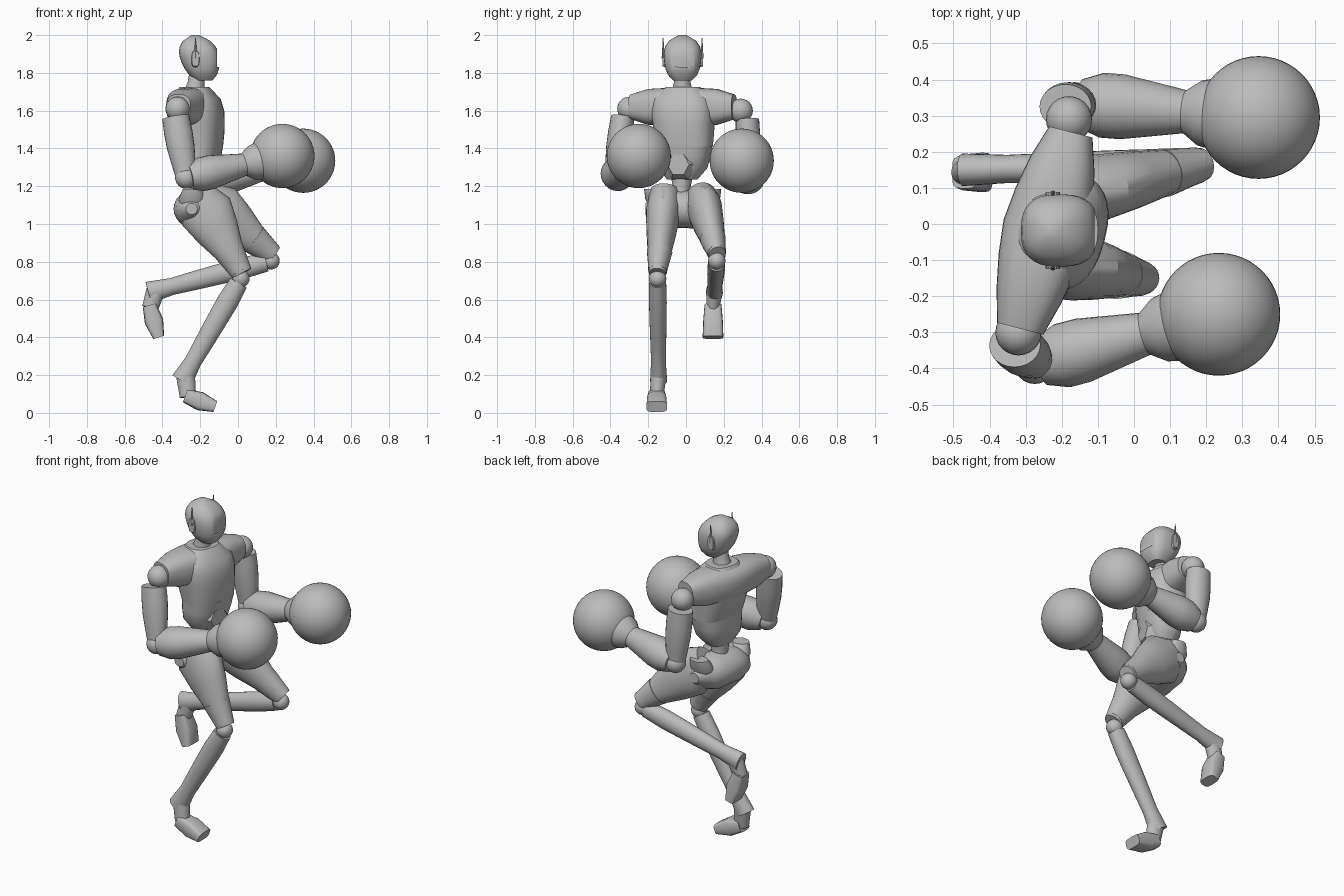
import bpy, bmesh
from math import cos, sin, pi, copysign
from mathutils import Vector

cube = bpy.data.objects.get("Cube")
if cube:
    bpy.data.objects.remove(cube)

grey = bpy.data.materials.new("matte_grey")
grey.use_nodes = True
grey.diffuse_color = (0.5, 0.5, 0.5, 1)
grey.node_tree.nodes["Principled BSDF"].inputs["Base Color"].default_value = grey.diffuse_color

UP = Vector((0, 0, 1))
ACROSS = Vector((0, 1, 0))
TWIST = Vector((0.25, 0.97, 0)).normalized()   # shoulder line of the turned torso
FRONT = TWIST.cross(UP)


def finish(name, bm):
    bmesh.ops.recalc_face_normals(bm, faces=bm.faces)
    mesh = bpy.data.meshes.new(name)
    bm.to_mesh(mesh)
    bm.free()
    obj = bpy.data.objects.new(name, mesh)
    bpy.context.collection.objects.link(obj)
    mesh.materials.append(grey)
    bpy.ops.object.select_all(action='DESELECT')
    obj.select_set(True)
    bpy.context.view_layer.objects.active = obj
    bpy.ops.object.shade_smooth_by_angle(angle=0.6)
    return obj


def loft(name, start, end, widths, depths=None, ratio=1.0,
         side=ACROSS, axis=None, power=2.0, n=24):
    """Skin evenly spaced rounded rings from start to end."""
    start, end = Vector(start), Vector(end)
    depths = depths or [w * ratio for w in widths]
    axis = axis or (end - start).normalized()
    side = (side - axis * side.dot(axis)).normalized()
    depth = side.cross(axis)
    bm = bmesh.new()
    rings = []
    for k, (a, b) in enumerate(zip(widths, depths)):
        centre = start.lerp(end, k / (len(widths) - 1))
        ring = []
        for i in range(n):
            c, s = cos(2 * pi * i / n), sin(2 * pi * i / n)
            u = copysign(abs(c) ** (2 / power), c) * a
            v = copysign(abs(s) ** (2 / power), s) * b
            ring.append(bm.verts.new(centre + side * u + depth * v))
        rings.append(ring)
    for lower, upper in zip(rings, rings[1:]):
        for i in range(n):
            j = (i + 1) % n
            bm.faces.new((lower[i], lower[j], upper[j], upper[i]))
    bm.faces.new(rings[0])
    bm.faces.new(rings[-1])
    return finish(name, bm)


def ball(name, centre, radius, segments=24):
    bm = bmesh.new()
    bmesh.ops.create_uvsphere(bm, u_segments=segments, v_segments=segments // 2, radius=radius)
    bmesh.ops.translate(bm, vec=centre, verts=bm.verts)
    return finish(name, bm)


def box(name, centre, size):
    bm = bmesh.new()
    bmesh.ops.create_cube(bm, size=1)
    bmesh.ops.scale(bm, vec=size, verts=bm.verts)
    bmesh.ops.translate(bm, vec=centre, verts=bm.verts)
    return finish(name, bm)


# Head with a shallow recessed visor
head = loft("head", (-.18, -.018, 1.76), (-.225, -.018, 2),
            [.05, .078, .09, .096, .1, .1, .092, .072, .02],
            [.045, .074, .09, .1, .105, .105, .095, .072, .02],
            axis=UP, power=2.6, n=32)
cutter = box("visor_cutter", (-.06, -.018, 1.88), (.1, .15, .1))
cutter.hide_render = True
cut = head.modifiers.new("visor", 'BOOLEAN')
cut.object = cutter
cut.operation = 'DIFFERENCE'
bpy.context.view_layer.objects.active = head
bpy.ops.object.modifier_apply(modifier="visor")
bpy.data.objects.remove(cutter)

# Ear pods and antennas
for label, s in (("left", 1), ("right", -1)):
    pod = Vector((-.225, -.018 + s * .085, 1.875))
    loft(label + "_ear_pod", pod, pod + ACROSS * s * .022, [.047, .04], ratio=.48,
         side=UP, power=3, n=16)
    foot = pod + ACROSS * s * .018
    loft(label + "_antenna", foot, foot + UP * .11, [.008, .002], n=8)

# Torso, turned along the shoulder line
loft("neck", (-.235, -.02, 1.68), (-.21, -.02, 1.82), [.06, .044, .044], axis=UP)
loft("chest", (-.195, -.01, 1.41), (-.23, -.015, 1.725),
     [.152, .158, .163, .17, .16, .09], [.108, .122, .132, .136, .124, .075],
     side=TWIST, axis=UP, power=2.5, n=32)
loft("shoulder_yoke", (-.315, -.29, 1.62), (-.175, .255, 1.62),
     [.066, .095, .1, .1, .1, .095, .066], [.066, .092, .11, .12, .11, .092, .062],
     side=UP, axis=TWIST, power=2.6, n=32)
loft("abdomen", (-.21, -.02, 1.235), (-.195, -.01, 1.42), [.08, .13, .143, .15],
     ratio=.73, side=TWIST, axis=UP, power=2.5, n=32)
buckle = Vector((-.2, -.015, 1.315)) + FRONT * .065
loft("belly_plate", buckle, buckle + FRONT * .04, [.09, .06], side=TWIST, n=6)
loft("waist", (-.21, -.03, 1.08), (-.21, -.02, 1.27), [.07, .045, .06], axis=UP)

# Pelvis and hip flanges
loft("pelvis", (-.245, -.215, 1.08), (-.18, .18, 1.08), [.03, .085, .105, .1, .105, .085, .03],
     [.03, .095, .118, .118, .118, .095, .03], side=UP, axis=ACROSS)
for label, x, y, s in (("right", -.24, -.18, -1), ("left", -.19, .145, 1)):
    rim = Vector((x, y, 1.185))
    loft(label + "_hip_flange", rim - ACROSS * s * .05 - UP * .11, rim, [.05, .06, .042],
         ratio=1.25, axis=UP)

# Arms: each ends in a round glove
arms = (("right", -1, (-.32, -.3, 1.61), (-.275, -.385, 1.245), (.235, -.25, 1.36)),
        ("left", 1, (-.18, .29, 1.6), (-.165, .335, 1.23), (.345, .295, 1.335)))
for label, s, shoulder, elbow, glove in arms:
    elbow, glove = Vector(elbow), Vector(glove)
    ball(label + "_shoulder_joint", shoulder, .064)
    loft(label + "_upper_arm", Vector(shoulder) + Vector((-.01, s * .035, -.045)), elbow,
         [.062, .065, .063, .055, .045], ratio=1.16)
    ball(label + "_elbow", elbow, .058)
    wrist = elbow.lerp(glove, .6)
    loft(label + "_forearm", elbow.lerp(wrist, .06), wrist, [.068, .09, .09, .08, .07, .06])
    loft(label + "_glove_cuff", wrist, elbow.lerp(glove, .76), [.06, .09, .1])
    ball(label + "_glove", glove, .17, segments=48)

# Legs: thigh, knee, shin, ankle, foot
legs = (("right", (-.23, -.11, 1.17), (.015, -.15, .75), (-.297, -.145, .17),
         (-.265, -.155, .085), (-.12, -.155, .033)),
        ("left", (-.2, .08, 1.15), (.175, .163, .845), (-.475, .15, .637),
         (-.465, .143, .555), (-.42, .143, .4)))
for label, hip, knee, heel, ankle, toe in legs:
    hip, knee, heel = Vector(hip), Vector(knee), Vector(heel)
    loft(label + "_thigh", hip, knee, [.08, .092, .08, .064, .05],
         [.09, .145, .118, .08, .058])
    loft(label + "_knee_guard", hip.lerp(knee, .75), hip.lerp(knee, 1.03), [.068, .046],
         ratio=1.2)
    joint = knee - UP * .04
    ball(label + "_knee", joint, .046)
    loft(label + "_shin", joint.lerp(heel, .04), heel,
         [.045, .047, .045, .042, .039, .045], [.05, .057, .054, .05, .045, .058])
    loft(label + "_ankle", heel.lerp(joint, .06), ankle, [.042, .036], ratio=1.2)
    heel_end = Vector(ankle).lerp(Vector(toe), -.1)
    loft(label + "_foot", heel_end, toe, [.045, .052, .055], [.036, .05, .03], power=4, n=16)
